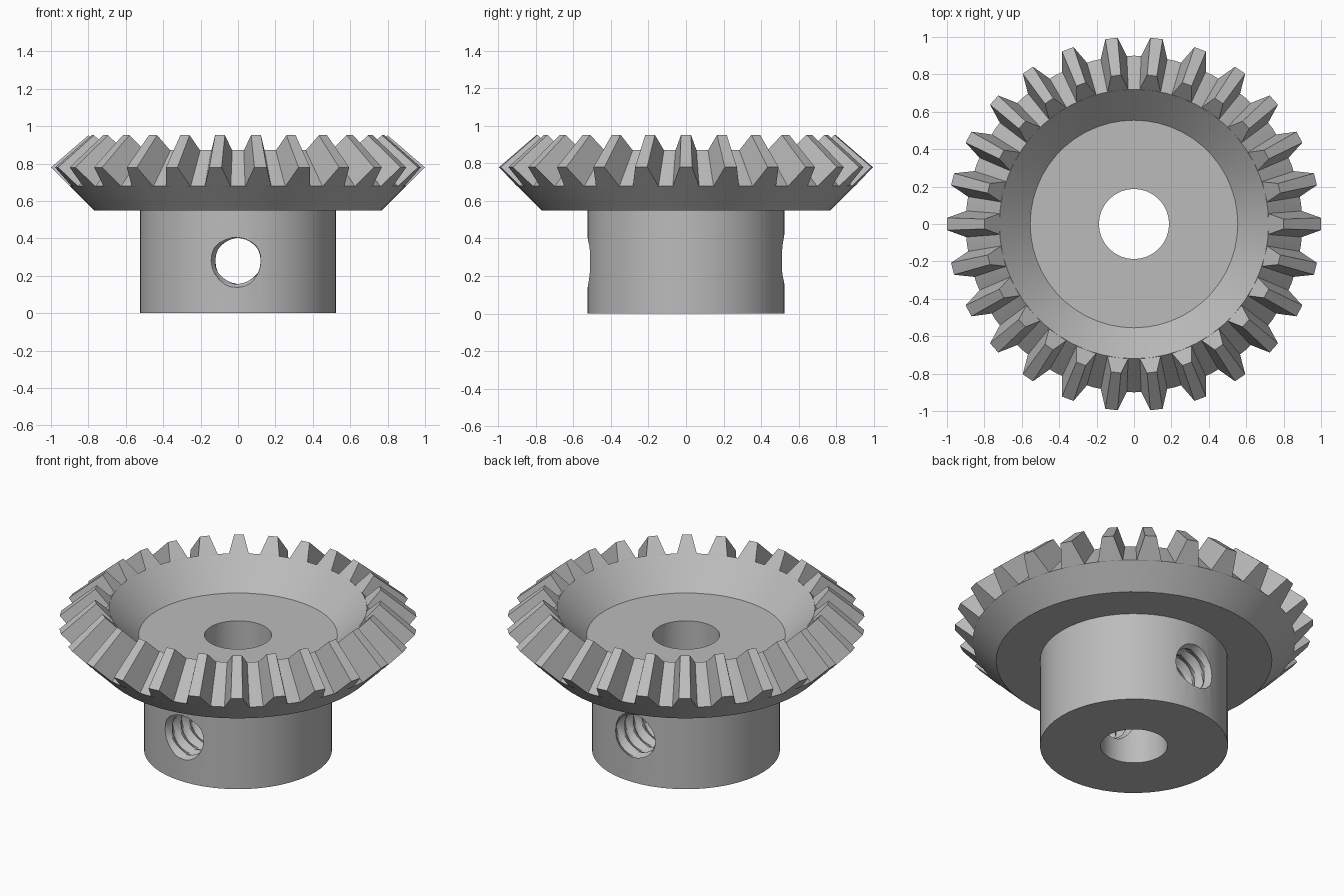
import bpy, bmesh, math
from mathutils import Matrix, Vector

cube = bpy.data.objects.get("Cube")
if cube:
    bpy.data.objects.remove(cube, do_unlink=True)

TEETH = 26
APEX = 1.64      # height where the tooth cones meet on the axis
INNER = 0.8      # size of the inner tooth end relative to the outer end

steel = bpy.data.materials.new("grey_steel")
steel.use_nodes = True
steel.diffuse_color = (0.5, 0.5, 0.5, 1)
steel.node_tree.nodes["Principled BSDF"].inputs["Base Color"].default_value = (0.5, 0.5, 0.5, 1)


def make_object(name, bm):
    bmesh.ops.recalc_face_normals(bm, faces=bm.faces)
    mesh = bpy.data.meshes.new(name)
    bm.to_mesh(mesh)
    bm.free()
    mesh.materials.append(steel)
    obj = bpy.data.objects.new(name, mesh)
    bpy.context.collection.objects.link(obj)
    return obj


def activate(obj):
    bpy.ops.object.select_all(action='DESELECT')
    obj.select_set(True)
    bpy.context.view_layer.objects.active = obj


# Hub and dished gear blank: one closed profile turned around the bore
profile = [(0.187, 0), (0.525, 0), (0.525, 0.55), (0.77, 0.55),
           (0.9, 0.68), (0.72, 0.872), (0.555, 0.705), (0.187, 0.705)]
bm = bmesh.new()
rings = []
for i in range(2 * TEETH):
    a = math.tau * i / (2 * TEETH)
    rings.append([bm.verts.new((r * math.cos(a), r * math.sin(a), z)) for r, z in profile])
for i, ring in enumerate(rings):
    after = rings[(i + 1) % len(rings)]
    for j in range(len(profile)):
        k = (j + 1) % len(profile)
        bm.faces.new((ring[j], after[j], after[k], ring[k]))
body = make_object("hub_and_blank", bm)

# Threaded set-screw hole: a cutter with a helical wave in its radius
SIDES, PER_PITCH, PITCH, LENGTH = 24, 6, 0.085, 1.3
steps = round(LENGTH / PITCH * PER_PITCH)
bm = bmesh.new()
rings = []
for j in range(steps + 1):
    y = -LENGTH / 2 + LENGTH * j / steps
    ring = []
    for i in range(SIDES):
        phase = (y / PITCH + i / SIDES) % 1
        r = 0.12 + 0.028 * (1 - abs(2 * phase - 1))
        a = math.tau * i / SIDES
        ring.append(bm.verts.new((r * math.cos(a), y, 0.28 + r * math.sin(a))))
    rings.append(ring)
for low, high in zip(rings, rings[1:]):
    for i in range(SIDES):
        k = (i + 1) % SIDES
        bm.faces.new((low[i], low[k], high[k]))
        bm.faces.new((low[i], high[k], high[i]))
bm.faces.new(rings[0])
bm.faces.new(rings[-1])
cutter = make_object("screw_hole_cutter", bm)
cutter.hide_render = True

activate(body)
cut = body.modifiers.new("screw_hole", 'BOOLEAN')
cut.operation = 'DIFFERENCE'
cut.solver = 'EXACT'
cut.object = cutter
bpy.ops.object.modifier_apply(modifier=cut.name)
bpy.data.objects.remove(cutter, do_unlink=True)
bpy.ops.object.shade_smooth_by_angle(angle=math.radians(30))


# Teeth: straight bevel teeth tapering towards the apex
def toward_apex(p):
    return Vector((p[0] * INNER, p[1] * INNER, APEX + (p[2] - APEX) * INNER))


bm = bmesh.new()
outer = [Vector(p) for p in ((0.87, -0.08, 0.67), (0.9, -0.069, 0.68), (0.999, -0.033, 0.78),
                             (0.999, 0.033, 0.78), (0.9, 0.069, 0.68), (0.87, 0.08, 0.67))]
inner = [toward_apex(p) for p in outer]
for p in (inner[0], inner[-1]):      # sink the inner foot into the blank
    p.x, p.z = 0.712, 0.845
for t in range(TEETH):
    turn = Matrix.Rotation(math.tau * t / TEETH, 3, 'Z')
    a = [bm.verts.new(turn @ p) for p in outer]
    b = [bm.verts.new(turn @ p) for p in inner]
    for i in range(len(a)):
        k = (i + 1) % len(a)
        bm.faces.new((a[i], a[k], b[k], b[i]))
    # end faces split into the visible trapezoid and the sunk foot
    for end in (a, b):
        bm.faces.new(end[1:5])
        bm.faces.new((end[0], end[1], end[4], end[5]))
make_object("teeth", bm)
